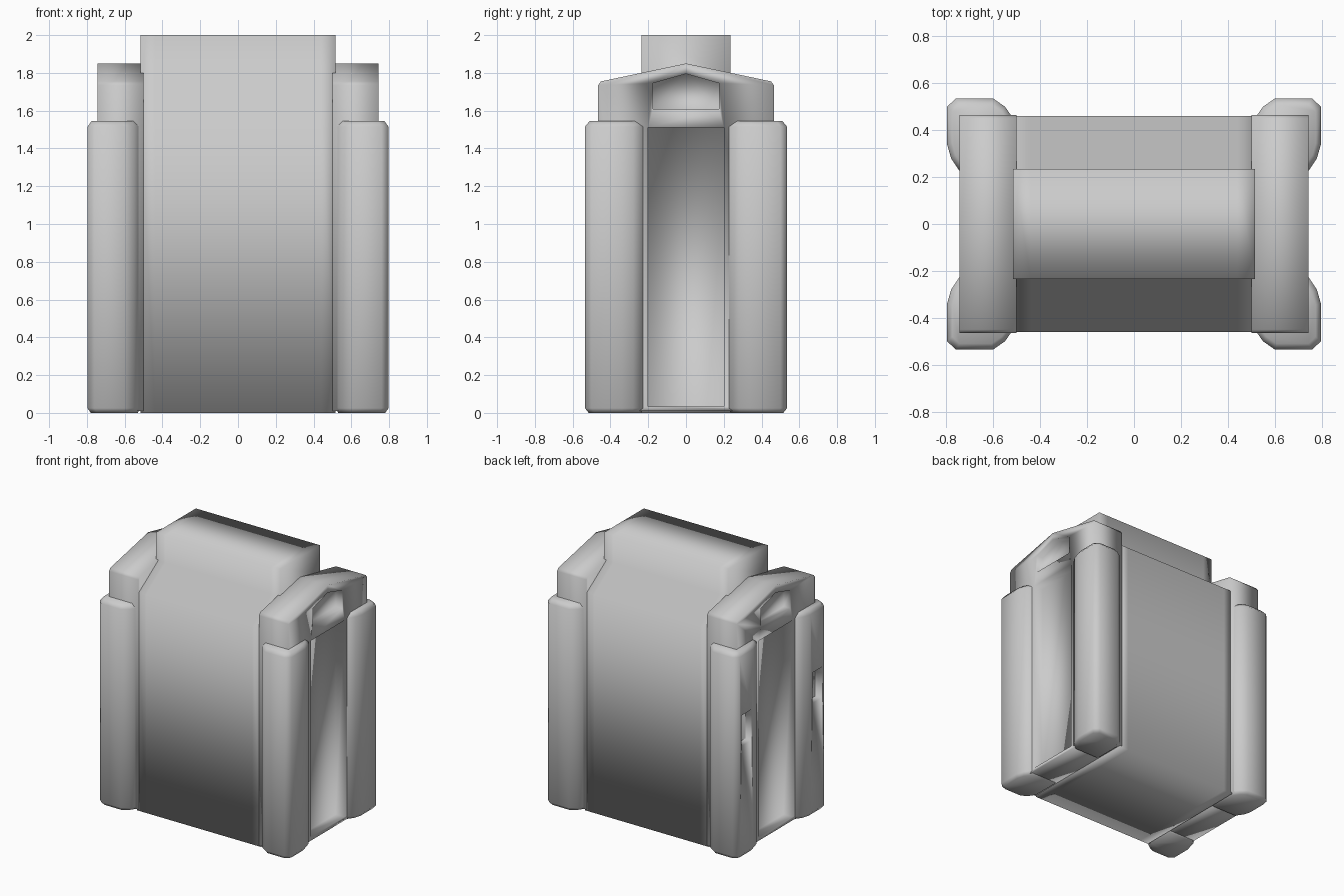
import bpy, bmesh
from mathutils import Vector

if "Cube" in bpy.data.objects:
    bpy.data.objects.remove(bpy.data.objects["Cube"], do_unlink=True)

grey = bpy.data.materials.new("light_grey")
grey.use_nodes = True
grey.diffuse_color = (0.6, 0.6, 0.6, 1)
grey.node_tree.nodes["Principled BSDF"].inputs["Base Color"].default_value = (0.6, 0.6, 0.6, 1)


def loft(name, rings):
    """Closed solid skinned through rings of equal point count."""
    bm = bmesh.new()
    loops = [[bm.verts.new(p) for p in ring] for ring in rings]
    for a, b in zip(loops, loops[1:]):
        for i in range(len(a)):
            j = (i + 1) % len(a)
            bm.faces.new((a[i], a[j], b[j], b[i]))
    bm.faces.new(loops[0])
    bm.faces.new(loops[-1])
    bmesh.ops.recalc_face_normals(bm, faces=bm.faces)
    mesh = bpy.data.meshes.new(name)
    bm.to_mesh(mesh)
    bm.free()
    mesh.materials.append(grey)
    obj = bpy.data.objects.new(name, mesh)
    bpy.context.collection.objects.link(obj)
    return obj


def prism(name, profile, stations):
    """Sweep a y-z profile along x through the given stations."""
    return loft(name, [[(x, y, z) for y, z in profile] for x in stations])


def mirrored(half):
    """Complete a symmetric y-z profile from its +y half, bottom to top."""
    return half + [(-y, z) for y, z in reversed(half) if y]


def box_profile(y0, y1, z0, z1):
    return [(y0, z0), (y1, z0), (y1, z1), (y0, z1)]


def cut(obj, cutter):
    mod = obj.modifiers.new("cut", "BOOLEAN")
    mod.operation = "DIFFERENCE"
    mod.solver = "EXACT"
    mod.object = cutter
    bpy.ops.object.select_all(action="DESELECT")
    obj.select_set(True)
    bpy.context.view_layer.objects.active = obj
    bpy.ops.object.modifier_apply(modifier=mod.name)
    bpy.data.objects.remove(cutter, do_unlink=True)


def smooth(obj):
    for p in obj.data.polygons:
        p.use_smooth = True


# Central hull with sloped shoulders and a raised top block
hull = mirrored([(0.46, 0), (0.46, 1.64), (0.235, 1.79), (0.235, 2)])
smooth(prism("central_hull", hull, (-0.515, -0.44, 0.44, 0.515)))

# Gabled end sections, each with a doorway and a vent recess
gable = mirrored([(0.465, 0.01), (0.465, 1.735), (0.45, 1.755), (0, 1.85)])
vent = mirrored([(0.175, 1.61), (0.175, 1.745), (0, 1.795)])
for side, label in ((1, "left"), (-1, "right")):
    end = prism(label + "_end_section", gable, (side * 0.5, side * 0.745))
    cut(end, prism("door_cutter", box_profile(-0.2, 0.2, 0.035, 1.51), (side * 0.67, side * 0.9)))
    cut(end, prism("vent_cutter", vent, (side * 0.69, side * 0.9)))
    smooth(end)

# Rounded corner posts
plan = [(0.515, 0.45), (0.55, 0.5), (0.6, 0.535), (0.76, 0.535), (0.797, 0.5),
        (0.797, 0.34), (0.78, 0.28), (0.74, 0.22), (0.515, 0.22)]
centre = Vector((0.65, 0.37))
levels = ((0, 0.88), (0.025, 1), (1.515, 1), (1.545, 0.85))
for sx, xname in ((1, "left"), (-1, "right")):
    for sy, yname in ((1, "back"), (-1, "front")):
        rings = []
        for z, scale in levels:
            pts = [centre + (Vector(p) - centre) * scale for p in plan]
            rings.append([(sx * p.x, sy * p.y, z) for p in pts])
        post = loft(yname + "_" + xname + "_post", rings)
        # Small square pockets on the right-hand posts only
        if sx < 0:
            pocket = box_profile(sy * 0.36, sy * 0.48, 0.84, 1.07)
            cut(post, prism("pocket_cutter", pocket, (-0.74, -0.9)))
            smooth(post)
        smooth(post)
